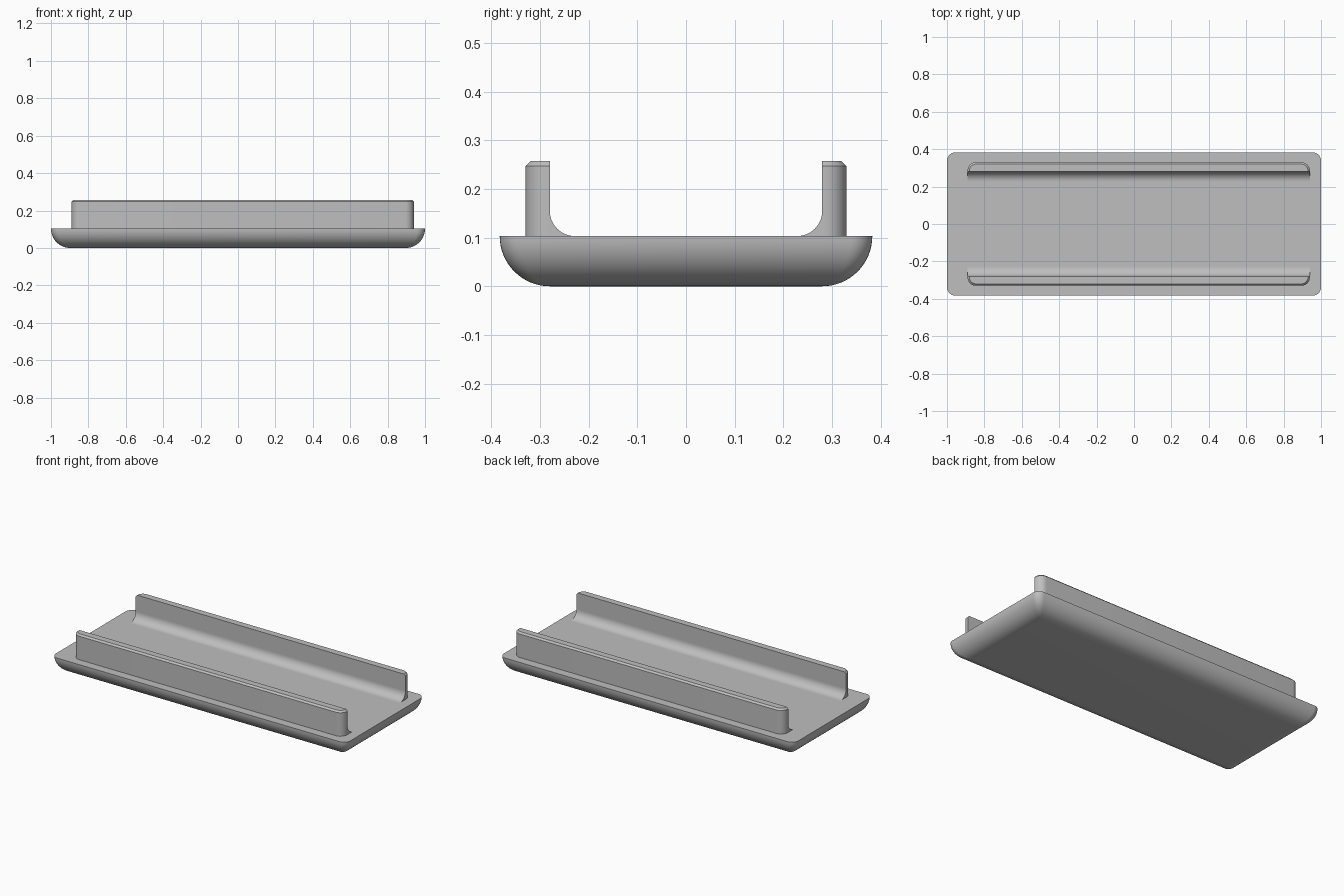
import bpy, bmesh
from math import sin, cos, pi, radians

cube = bpy.data.objects.get("Cube")
if cube:
    bpy.data.objects.remove(cube)

grey = bpy.data.materials.new("mid_grey")
grey.use_nodes = True
colour = (0.52, 0.52, 0.52, 1)
grey.diffuse_color = colour
grey.node_tree.nodes["Principled BSDF"].inputs["Base Color"].default_value = colour


def arc(cx, cy, r, start, end, steps):
    """Points on a circular arc, angles in quarter turns."""
    angles = [(start + (end - start) * i / steps) * pi / 2 for i in range(steps + 1)]
    return [(cx + r * cos(a), cy + r * sin(a)) for a in angles]


def loft(bm, rings):
    """Skin equal-length rings of points and cap both ends."""
    loops = [[bm.verts.new(p) for p in ring] for ring in rings]
    for a, b in zip(loops, loops[1:]):
        for i in range(len(a)):
            j = (i + 1) % len(a)
            bm.faces.new((a[i], a[j], b[j], b[i]))
    bm.faces.new(loops[0][::-1])
    bm.faces.new(loops[-1])


def finish(bm, name):
    bmesh.ops.remove_doubles(bm, verts=bm.verts, dist=0.00001)
    bmesh.ops.recalc_face_normals(bm, faces=bm.faces)
    mesh = bpy.data.meshes.new(name)
    bm.to_mesh(mesh)
    bm.free()
    mesh.materials.append(grey)
    obj = bpy.data.objects.new(name, mesh)
    bpy.context.collection.objects.link(obj)
    bpy.ops.object.select_all(action="DESELECT")
    obj.select_set(True)
    bpy.context.view_layer.objects.active = obj
    bpy.ops.object.shade_smooth_by_angle(angle=radians(30))
    return obj


# Base plate: rounded rectangle with a quarter-round underside
HX, HY, TOP, CORNER, STEPS = 1.0, 0.383, 0.103, 0.045, 16
rings = []
for i in range(STEPS + 1):
    a = i / STEPS * pi / 2
    inset, z = TOP * (1 - sin(a)), TOP * (1 - cos(a))
    r = CORNER * sin(a)
    cx, cy = HX - inset - r, HY - inset - r
    corners = [(cx, cy), (-cx, cy), (-cx, -cy), (cx, -cy)]
    rings.append([(x, y, z) for q, c in enumerate(corners)
                  for x, y in arc(*c, r, q, q + 1, 8)])
bm = bmesh.new()
loft(bm, rings)
finish(bm, "base_plate")

# Side rail: upright wall with rounded outer corners and a chamfered rim
X0, X1, IN, OUT, RAIL_TOP, CHAMFER = -0.89, 0.94, 0.28, 0.33, 0.257, 0.01


def rail_ring(inset, z):
    r = 0.045 - inset
    x0, x1, out = X0 + inset, X1 - inset, OUT - inset
    plan = [(x0, IN), (x1, IN)]
    plan += arc(x1 - r, out - r, r, 0, 1, 10) + arc(x0 + r, out - r, r, 1, 2, 10)
    return [(x, y, z) for x, y in plan]


bm = bmesh.new()
loft(bm, [rail_ring(0, TOP - 0.01), rail_ring(0, RAIL_TOP - CHAMFER),
          rail_ring(CHAMFER, RAIL_TOP)])

# Concave fillet along the inner foot of the rail
R = 0.052
foot = arc(IN - R, TOP + R, R, 0, -1, 14) + [(IN, TOP)]
loft(bm, [[(x, y, z) for y, z in foot] for x in (X0, X1)])
rail = finish(bm, "side_rails")
mirror = rail.modifiers.new("both_sides", "MIRROR")
mirror.use_axis = (False, True, False)
mirror.use_clip = False
